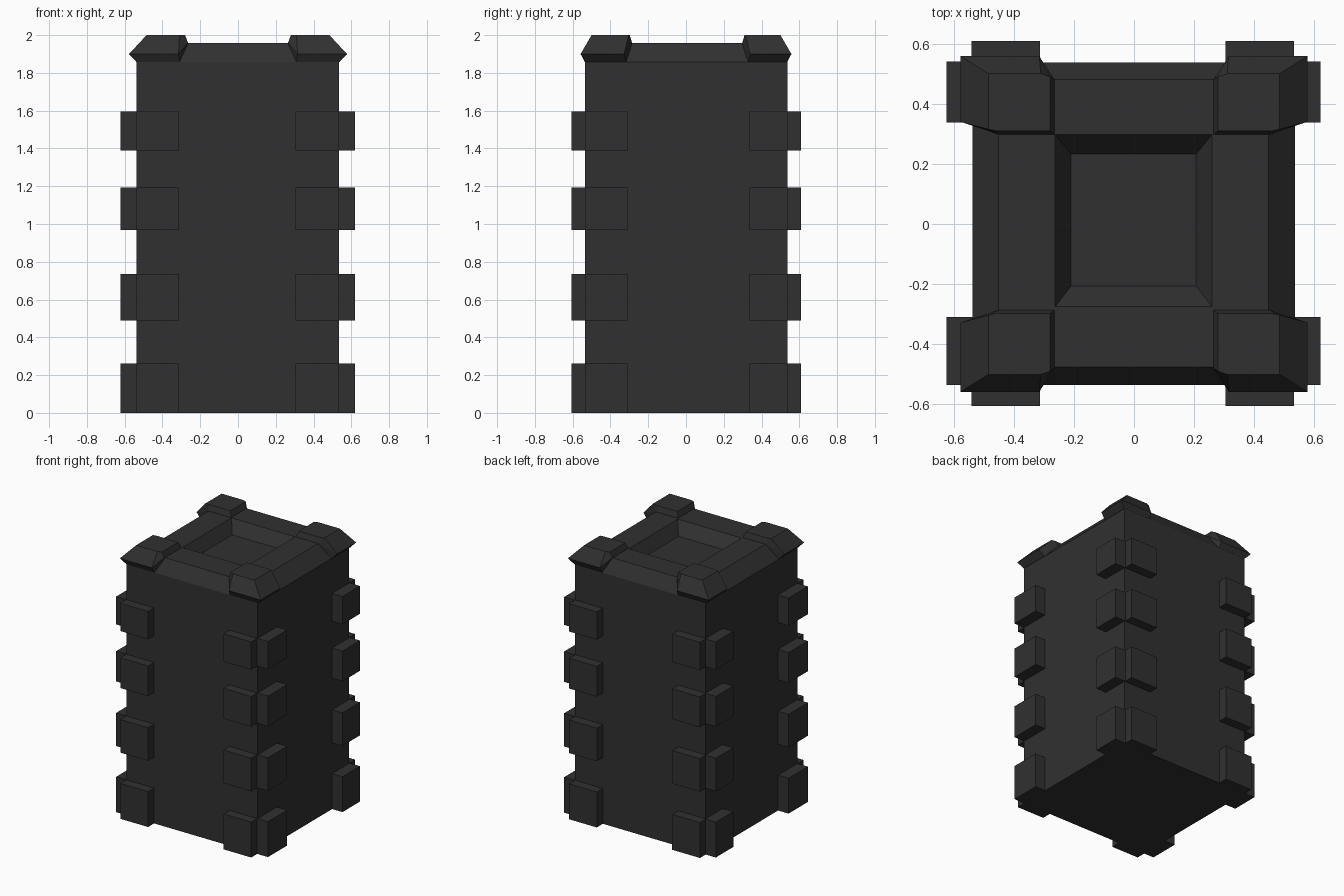
import bpy, bmesh

if "Cube" in bpy.data.objects:
    bpy.data.objects.remove(bpy.data.objects["Cube"])

mat = bpy.data.materials.new("dark_stone")
mat.diffuse_color = (0.03, 0.03, 0.03, 1)
mat.use_nodes = True
mat.node_tree.nodes["Principled BSDF"].inputs["Base Color"].default_value = mat.diffuse_color


def loft(name, loops):
    """Skin a stack of matching loops and cap both ends."""
    bm = bmesh.new()
    rings = [[bm.verts.new(p) for p in loop] for loop in loops]
    n = len(rings[0])
    for a, b in zip(rings, rings[1:]):
        for i in range(n):
            j = (i + 1) % n
            bm.faces.new((a[i], a[j], b[j], b[i]))
    bm.faces.new(rings[0][::-1])
    bm.faces.new(rings[-1])
    bmesh.ops.recalc_face_normals(bm, faces=bm.faces)
    me = bpy.data.meshes.new(name)
    bm.to_mesh(me)
    bm.free()
    me.materials.append(mat)
    ob = bpy.data.objects.new(name, me)
    bpy.context.collection.objects.link(ob)
    return ob


def rect(x0, x1, y0, y1, z):
    return [(x0, y0, z), (x1, y0, z), (x1, y1, z), (x0, y1, z)]


def box(name, x0, x1, y0, y1, z0, z1):
    return loft(name, [rect(x0, x1, y0, y1, z) for z in (z0, z1)])


# Tower shaft with bevelled rim and sunken roof
loft("tower_body", [
    rect(-0.537, 0.535, -0.535, 0.537, 0),
    rect(-0.537, 0.535, -0.535, 0.537, 1.857),
    rect(-0.45, 0.447, -0.475, 0.48, 1.957),
    rect(-0.262, 0.26, -0.275, 0.298, 1.957),
    rect(-0.21, 0.207, -0.207, 0.233, 1.87),
])

# Corner caps: (x, y, z) rings for one corner, mirrored to all four
base = [(.537, .535, 1.857), (.31, .535, 1.857), (.275, .48, 1.90),
        (.265, .30, 1.92), (.45, .30, 1.90), (.537, .33, 1.857)]
brim = [(.577, .558, 1.90), (.315, .558, 1.90), (.265, .48, 1.96),
        (.265, .298, 1.96), (.45, .298, 1.96), (.577, .34, 1.90)]
crown = [(.484, .50, 2), (.31, .50, 2), (.28, .49, 2),
         (.28, .31, 2), (.46, .31, 2), (.484, .315, 2)]
for sx in (-1, 1):
    for sy in (-1, 1):
        dy = 0.0 if sy > 0 else -0.012
        loft("corner_cap", [
            [(sx * x, sy * (y + (dy if y < 0.4 else 0)), z) for x, y, z in ring]
            for ring in (base, brim, crown)])

# Quoin blocks in four courses at every corner
for z0, z1 in ((0, .262), (.49, .735), (.968, 1.192), (1.39, 1.596)):
    for x0, x1 in ((-.54, -.313), (.305, .532)):
        box("front_quoin", x0, x1, -.605, -.53, z0, z1)
        box("back_quoin", x0, x1, .53, .608, z0, z1)
    for y0, y1 in ((-.535, -.31), (.337, .541)):
        box("left_quoin", -.623, -.53, y0, y1, z0, z1)
        box("right_quoin", .53, .62, y0, y1, z0, z1)
